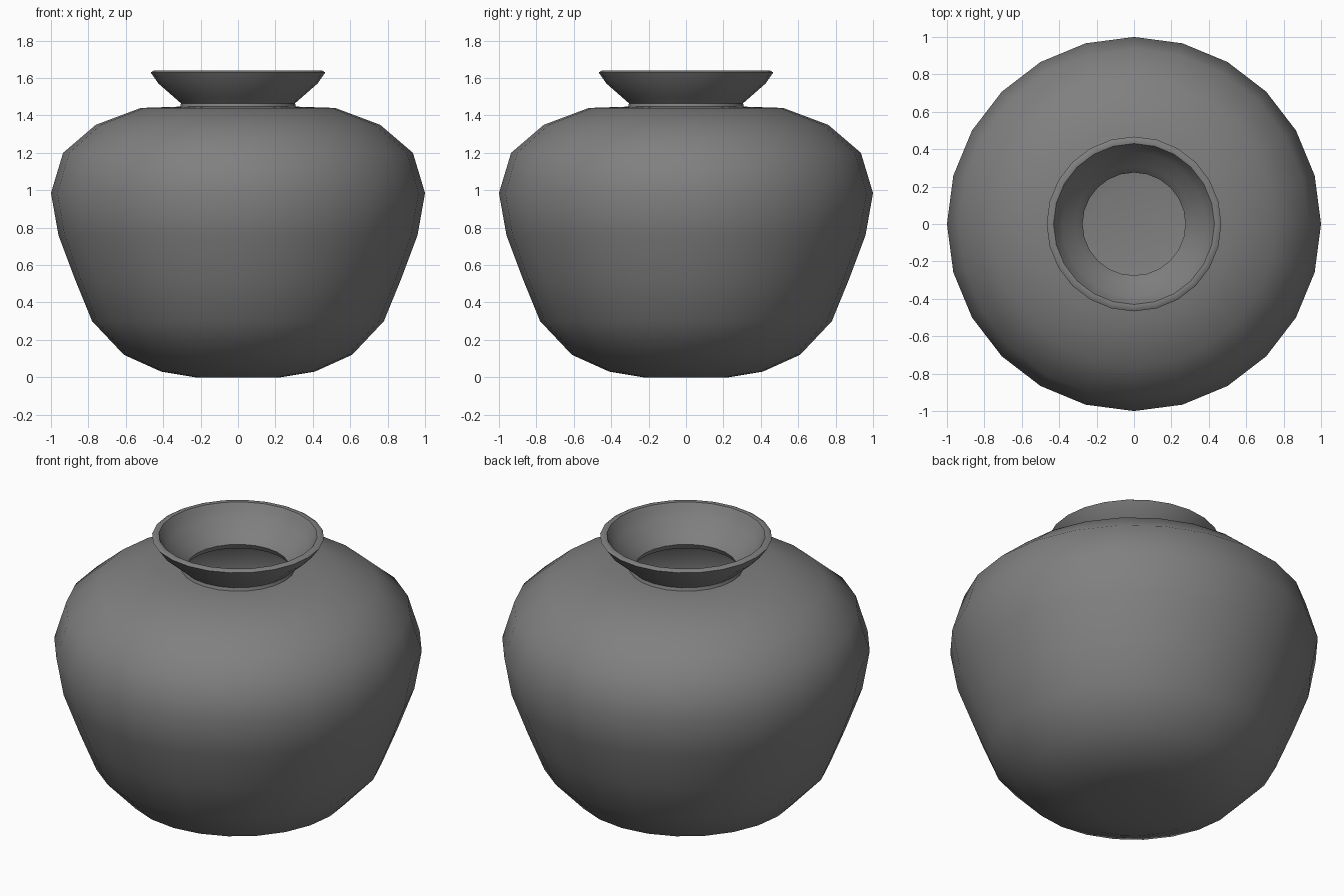
import bpy, bmesh, math

if "Cube" in bpy.data.objects:
    bpy.data.objects.remove(bpy.data.objects["Cube"])

SIDES = 24

# Outer wall from base to lip, then inner wall back down (radius, height)
PROFILE = [
    (0.23, 0.0), (0.41, 0.03), (0.61, 0.12), (0.78, 0.30), (0.87, 0.52),
    (0.96, 0.76), (1.0, 0.985), (0.935, 1.20), (0.76, 1.35), (0.52, 1.44),
    (0.31, 1.447), (0.305, 1.465), (0.345, 1.50), (0.425, 1.57), (0.467, 1.63),
    (0.45, 1.64), (0.43, 1.637), (0.415, 1.61), (0.385, 1.56), (0.31, 1.495),
    (0.275, 1.455), (0.29, 1.425), (0.51, 1.415), (0.74, 1.33), (0.91, 1.19),
    (0.97, 0.985), (0.93, 0.765), (0.84, 0.53), (0.755, 0.315), (0.59, 0.145),
    (0.40, 0.058), (0.23, 0.03),
]


def lathe(name, profile, mat):
    bm = bmesh.new()
    rings = []
    for r, z in profile:
        rings.append([bm.verts.new((r * math.cos(2 * math.pi * i / SIDES),
                                    r * math.sin(2 * math.pi * i / SIDES), z))
                      for i in range(SIDES)])
    for a, b in zip(rings, rings[1:]):
        for i in range(SIDES):
            j = (i + 1) % SIDES
            bm.faces.new((a[i], a[j], b[j], b[i]))
    # Outer base and inner floor
    bm.faces.new(rings[0][::-1])
    bm.faces.new(rings[-1])
    bmesh.ops.recalc_face_normals(bm, faces=bm.faces)
    me = bpy.data.meshes.new(name)
    bm.to_mesh(me)
    bm.free()
    me.materials.append(mat)
    ob = bpy.data.objects.new(name, me)
    bpy.context.collection.objects.link(ob)
    return ob


clay = bpy.data.materials.new("grey clay")
clay.diffuse_color = (0.22, 0.215, 0.215, 1)
clay.use_nodes = True
clay.node_tree.nodes["Principled BSDF"].inputs["Base Color"].default_value = clay.diffuse_color

# Hollow pot with flared lip
pot = lathe("pot", PROFILE, clay)
bpy.context.view_layer.objects.active = pot
pot.select_set(True)
bpy.ops.object.shade_smooth_by_angle(angle=math.radians(50))
